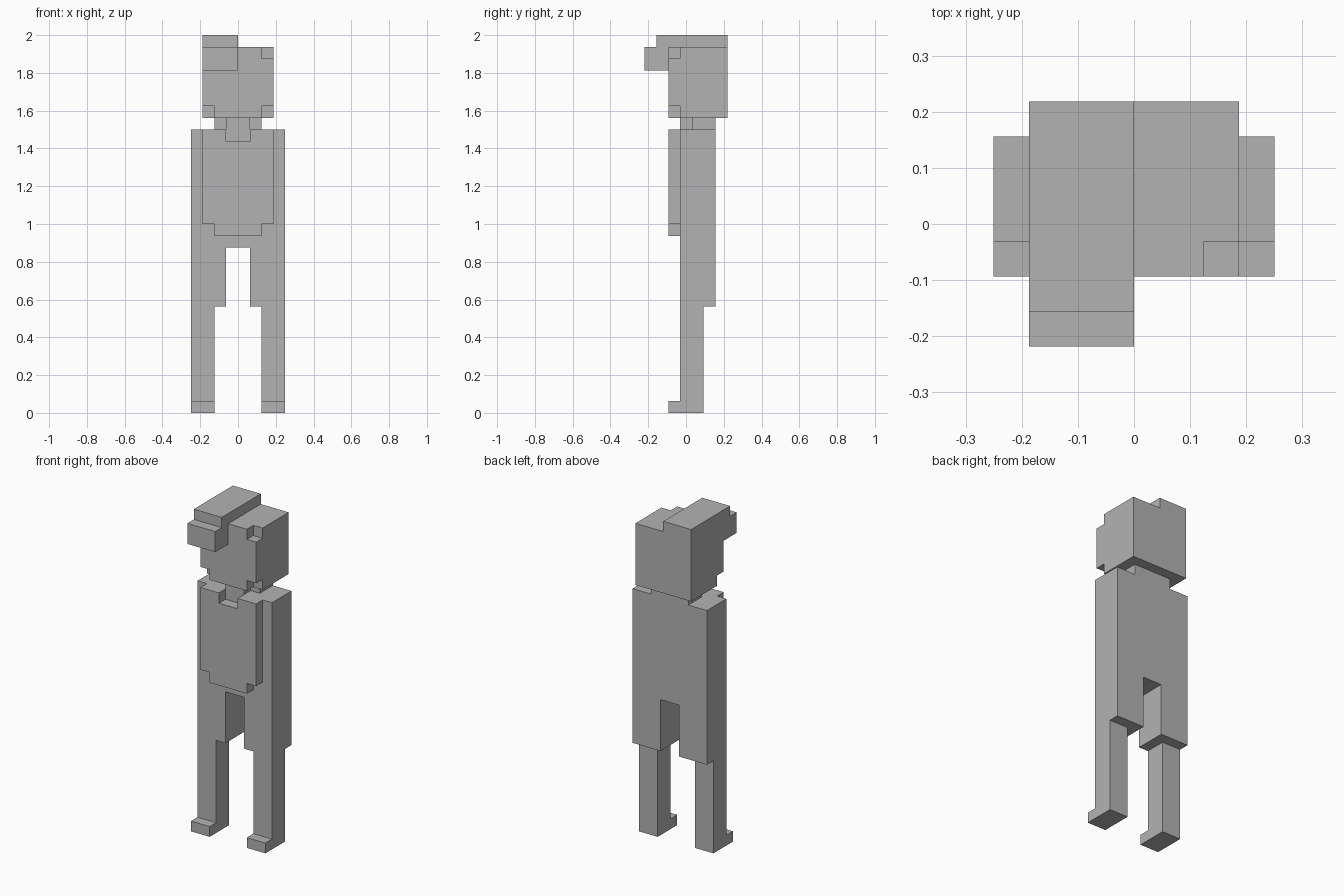
import bpy
import bmesh

default_cube = bpy.data.objects.get("Cube")
if default_cube:
    bpy.data.objects.remove(default_cube, do_unlink=True)

U = 2 / 32  # one block

grey = bpy.data.materials.new("plain grey")
grey.use_nodes = True
colour = (0.45, 0.45, 0.45, 1)
grey.diffuse_color = colour
grey.node_tree.nodes["Principled BSDF"].inputs["Base Color"].default_value = colour


def slab(name, outline, front, back):
    """Extrude an x-z outline, in blocks, from front to back along y."""
    bm = bmesh.new()
    face = bm.faces.new([bm.verts.new((x * U, front * U, z * U)) for x, z in outline])
    moved = bmesh.ops.extrude_face_region(bm, geom=[face])["geom"]
    verts = [g for g in moved if isinstance(g, bmesh.types.BMVert)]
    bmesh.ops.translate(bm, verts=verts, vec=(0, (back - front) * U, 0))
    bmesh.ops.recalc_face_normals(bm, faces=bm.faces)
    mesh = bpy.data.meshes.new(name)
    bm.to_mesh(mesh)
    bm.free()
    mesh.materials.append(grey)
    obj = bpy.data.objects.new(name, mesh)
    bpy.context.collection.objects.link(obj)
    return obj


def block(name, x0, x1, front, back, z0, z1):
    return slab(name, [(x0, z0), (x1, z0), (x1, z1), (x0, z1)], front, back)


def symmetric(half):
    """Complete the right half of an outline with its mirror image."""
    return half + [(-x, z) for x, z in reversed(half)]


# Body with thighs, one outline from crotch to shoulders
slab("body", symmetric([(1, 14), (1, 9), (4, 9), (4, 24)]), -0.5, 2.5)

# Chest plate with cut lower corners and a collar notch
slab("chest_plate",
     symmetric([(2, 15), (2, 16), (3, 16), (3, 24), (1, 24), (1, 23)]), -1.5, -0.5)

# Lower legs and toes
for side, label in ((1, "left"), (-1, "right")):
    x0, x1 = sorted((2 * side, 4 * side))
    block(label + "_lower_leg", x0, x1, -0.5, 1.5, 0, 9)
    block(label + "_toe", x0, x1, -1.5, -0.5, 0, 1)

# Neck with a narrower throat
block("neck", -2, 2, 0.5, 2.5, 24, 25)
block("throat", -1, 1, -0.5, 0.5, 24, 25)

# Head, and a face layer with notched jaw corners and left temple
block("head", -3, 3, -0.5, 3.5, 25, 31)
slab("face", [(-2, 25), (2, 25), (2, 26), (3, 26), (3, 30), (2, 30), (2, 31),
              (-3, 31), (-3, 26), (-2, 26)], -1.5, -0.5)

# Hair over the right half, with a forelock hanging in front
block("hair_top", -3, 0, -2.5, 3.5, 31, 32)
block("forelock", -3, 0, -3.5, -1.5, 29, 31)
